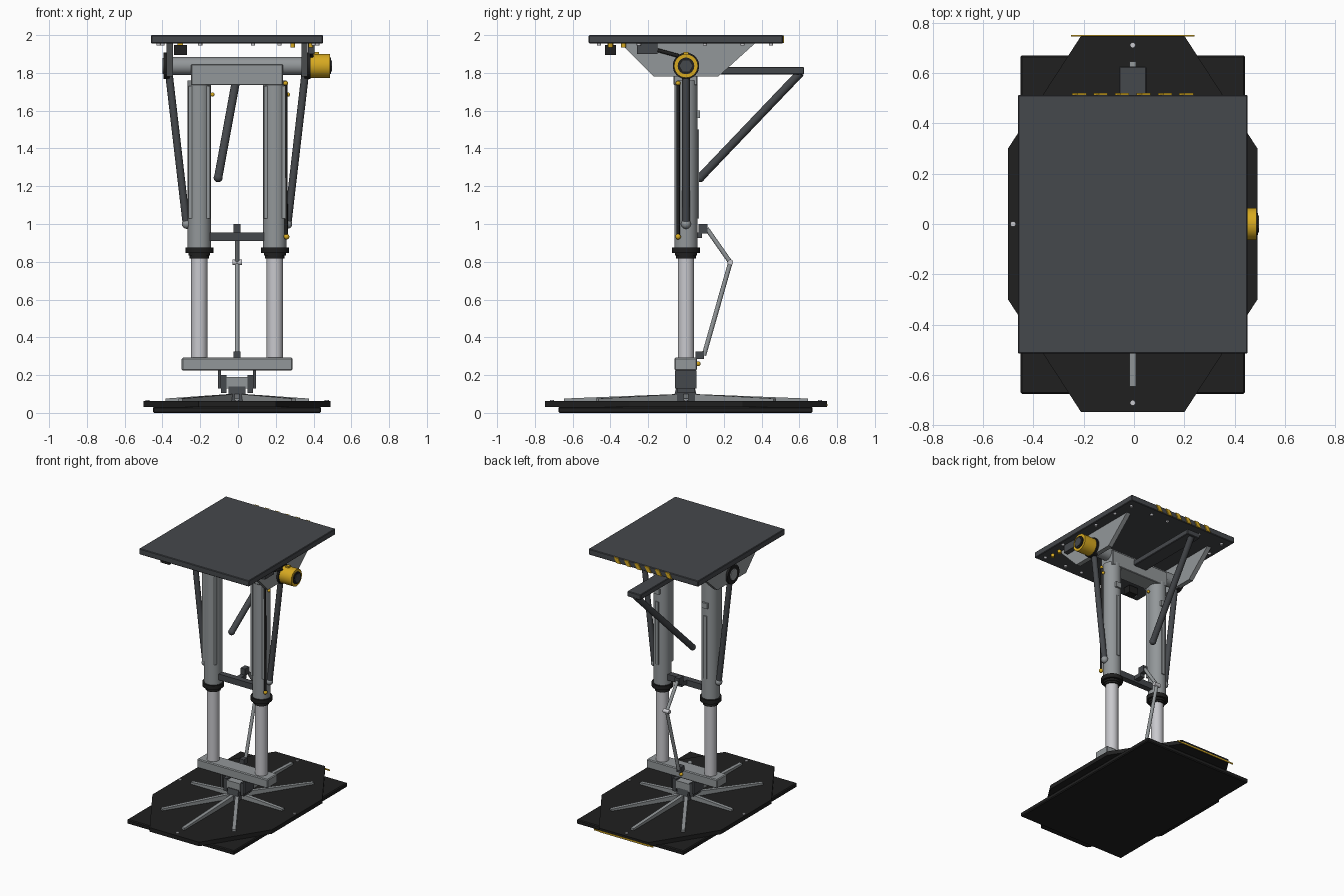
import bpy, bmesh, math
from mathutils import Vector

cube = bpy.data.objects.get("Cube")
if cube:
    bpy.data.objects.remove(cube)


def material(name, rgb):
    m = bpy.data.materials.new(name)
    m.use_nodes = True
    m.diffuse_color = (*rgb, 1)
    m.node_tree.nodes["Principled BSDF"].inputs["Base Color"].default_value = (*rgb, 1)
    return m


DARK = material("dark grey", (0.06, 0.065, 0.072))
GREY = material("mid grey", (0.29, 0.31, 0.32))
SILVER = material("silver", (0.58, 0.58, 0.61))
BLACK = material("black", (0.014, 0.014, 0.014))
GOLD = material("gold", (0.68, 0.4, 0.015))
CX = -0.005   # centre line of the strut


def finish(name, bm, mat):
    bmesh.ops.recalc_face_normals(bm, faces=bm.faces)
    mesh = bpy.data.meshes.new(name)
    bm.to_mesh(mesh)
    bm.free()
    mesh.materials.append(mat)
    ob = bpy.data.objects.new(name, mesh)
    bpy.context.collection.objects.link(ob)
    return ob


def box(name, lo, hi, mat, bevel=0.0):
    lo, hi = Vector(lo), Vector(hi)
    bm = bmesh.new()
    bmesh.ops.create_cube(bm, size=1)
    bmesh.ops.scale(bm, vec=hi - lo, verts=bm.verts)
    bmesh.ops.translate(bm, vec=(lo + hi) / 2, verts=bm.verts)
    if bevel:
        bmesh.ops.bevel(bm, geom=bm.edges[:], offset=bevel, segments=1, affect='EDGES')
    return finish(name, bm, mat)


def rod(name, a, b, r, mat, r2=None, sides=32):
    a, b = Vector(a), Vector(b)
    bm = bmesh.new()
    bmesh.ops.create_cone(bm, cap_ends=True, segments=sides, radius1=r,
                          radius2=r if r2 is None else r2, depth=(b - a).length)
    turn = Vector((0, 0, 1)).rotation_difference(b - a).to_matrix()
    bmesh.ops.rotate(bm, matrix=turn, verts=bm.verts)
    bmesh.ops.translate(bm, vec=(a + b) / 2, verts=bm.verts)
    ob = finish(name, bm, mat)
    if sides > 8:
        bpy.ops.object.select_all(action='DESELECT')
        ob.select_set(True)
        bpy.context.view_layer.objects.active = ob
        bpy.ops.object.shade_smooth_by_angle(angle=math.radians(35))
    return ob


def ball(name, p, r, mat):
    bm = bmesh.new()
    bmesh.ops.create_uvsphere(bm, u_segments=16, v_segments=8, radius=r)
    bmesh.ops.translate(bm, vec=p, verts=bm.verts)
    for f in bm.faces:
        f.smooth = True
    return finish(name, bm, mat)


def prism(name, points, depth, mat):
    """Extrude a flat outline along the depth vector."""
    bm = bmesh.new()
    face = bm.faces.new([bm.verts.new(p) for p in points])
    new = bmesh.ops.extrude_face_region(bm, geom=[face])["geom"]
    bmesh.ops.translate(bm, vec=depth, verts=[v for v in new if isinstance(v, bmesh.types.BMVert)])
    return finish(name, bm, mat)


# Foot pad: rectangular sole with an octagonal plate on top
box("foot_sole", (CX - 0.445, -0.675, 0), (CX + 0.445, 0.67, 0.032), BLACK, 0.006)
octagon = [(0.495, -0.3), (0.495, 0.3), (0.205, 0.747), (-0.205, 0.747),
           (-0.495, 0.3), (-0.495, -0.3), (-0.205, -0.747), (0.205, -0.747)]
prism("foot_plate", [(x + CX, y, 0.032) for x, y in octagon], (0, 0, 0.03), BLACK)
box("foot_back_stripe", (CX - 0.245, 0.745, 0.036), (CX + 0.245, 0.75, 0.046), GOLD)
for x, y in [(0, 0.71), (0, -0.71), (0.475, 0), (-0.475, 0)]:
    rod("foot_bolt", (x + CX, y, 0.06), (x + CX, y, 0.068), 0.011, SILVER, sides=12)

# Radial ribs, sloping gently outward
for ex, ey in [(0, 0.645), (0, -0.645), (0.38, 0), (-0.38, 0),
               (0.3, 0.47), (-0.3, 0.47), (0.3, -0.47), (-0.3, -0.47)]:
    along = Vector((ex, ey, 0))
    side = Vector((-ey, ex, 0)).normalized() * 0.013
    start = Vector((CX, 0, 0)) + along.normalized() * 0.04
    end = Vector((CX, 0, 0)) + along
    up = Vector((0, 0, 1))
    prism("foot_rib", [start - side + up * 0.06, end - side + up * 0.06,
                       end - side + up * 0.076, start - side + up * 0.1], side * 2, GREY)

# Ankle joint
prism("ankle_base", [(CX - 0.045, -0.07, 0.06), (CX - 0.045, 0.065, 0.06),
                     (CX - 0.045, 0.045, 0.14), (CX - 0.045, -0.05, 0.14)], (0.09, 0, 0), DARK)
box("ankle_block", (CX - 0.055, -0.045, 0.13), (CX + 0.055, 0.045, 0.19), GREY)
rod("ankle_pin", (CX - 0.1, 0, 0.16), (CX + 0.1, 0, 0.16), 0.022, DARK)
for s in (-1, 1):
    box("ankle_lug", (CX + s * 0.07 - 0.014, -0.045, 0.105), (CX + s * 0.07 + 0.014, 0.045, 0.2), DARK)
    box("ankle_fork", (CX + s * 0.093 - 0.008, -0.057, 0.13), (CX + s * 0.093 + 0.008, 0.055, 0.225), DARK)
box("lower_beam", (CX - 0.293, -0.062, 0.225), (CX + 0.293, 0.058, 0.292), GREY, 0.006)

# Twin telescopic legs with their side struts
for s in (-1, 1):
    x = CX + s * 0.2
    rod("inner_piston", (x, 0, 0.29), (x, 0, 0.85), 0.043, SILVER)
    rod("seal_lower", (x, 0, 0.818), (x, 0, 0.832), 0.052, BLACK)
    rod("seal_middle", (x, 0, 0.832), (x, 0, 0.848), 0.058, BLACK)
    rod("seal_collar", (x, 0, 0.846), (x, 0, 0.876), 0.074, BLACK)
    rod("outer_cylinder", (x, 0, 0.87), (x, 0, 1.76), 0.062, GREY)
    for k in (-1, 1):
        box("cylinder_rail", (x + k * 0.048 - 0.009, -0.05, 1.03),
            (x + k * 0.048 + 0.009, -0.025, 1.73), GREY)
    box("cylinder_back_rail", (x - 0.012, 0.055, 1.03), (x + 0.012, 0.068, 1.5), GREY)
    box("cylinder_back_box", (x - 0.022, 0.05, 1.56), (x + 0.022, 0.075, 1.6), GREY)
    rod("side_strut", (CX + s * 0.36, 0, 1.79), (CX + s * 0.268, 0, 1.0), 0.02, DARK, sides=16)
    ball("side_strut_joint", (CX + s * 0.266, 0, 1.0), 0.026, GREY)
    # Trapezoid gussets carrying the deck
    g = CX + s * 0.357
    prism("deck_gusset", [(g - 0.017, -0.345, 1.956), (g - 0.017, -0.17, 1.78),
                          (g - 0.017, 0.17, 1.78), (g - 0.017, 0.365, 1.956)], (0.034, 0, 0), GREY)
    rod("pivot_ring", (g, 0, 1.837), (g + s * 0.032, 0, 1.837), 0.07, BLACK)
rod("pivot_cap", (CX - 0.36, 0, 1.837), (CX - 0.395, 0, 1.837), 0.042, GREY)

# Head beam, pivot shaft and cross brace
box("head_beam", (CX - 0.243, -0.065, 1.735), (CX + 0.243, 0.06, 1.846), GREY, 0.004)
rod("pivot_shaft", (CX - 0.375, 0, 1.837), (CX + 0.375, 0, 1.837), 0.047, GREY)
box("cross_brace", (CX - 0.15, -0.022, 0.91), (CX + 0.15, 0.022, 0.955), DARK)

# Torque link at the back
box("upper_link_arm", (CX - 0.018, 0.0, 0.925), (CX + 0.018, 0.085, 0.955), DARK)
box("upper_link_lug", (CX - 0.018, 0.065, 0.95), (CX + 0.018, 0.115, 1.0), DARK)
box("lower_link_lug", (CX - 0.018, 0.05, 0.285), (CX + 0.018, 0.095, 0.325), DARK)
rod("upper_link", (CX, 0.11, 0.975), (CX, 0.235, 0.797), 0.012, GREY, sides=16)
rod("lower_link", (CX, 0.235, 0.797), (CX, 0.095, 0.305), 0.012, GREY, sides=16)
rod("link_pin", (CX - 0.025, 0.235, 0.797), (CX + 0.025, 0.235, 0.797), 0.015, SILVER, sides=16)
ball("link_fitting", (CX, 0.065, 0.26), 0.013, GOLD)

# Drag brace at the back
box("drag_arm", (CX - 0.055, 0.05, 1.792), (CX + 0.055, 0.625, 1.832), DARK, 0.004)
rod("drag_strut", (CX + 0.002, 0.605, 1.8), (CX - 0.1, 0.075, 1.245), 0.022, DARK, sides=16)
ball("drag_strut_end", (CX - 0.1, 0.075, 1.245), 0.024, DARK)

# Deck with hazard stripes on the back edge
box("deck", (CX - 0.455, -0.515, 1.956), (CX + 0.455, 0.513, 2.0), DARK, 0.004)
for i in range(6):
    x = CX + (i - 2.5) * 0.085
    prism("deck_stripe", [(x - 0.028, 0.512, 1.958), (x + 0.006, 0.512, 1.958),
                          (x + 0.028, 0.512, 1.998), (x - 0.006, 0.512, 1.998)], (0, 0.008, 0), GOLD)
for x in (-0.4, -0.2, 0.08, 0.22, 0.4):
    for y in (-0.46, 0.45):
        rod("deck_bolt", (x, y, 1.945), (x, y, 1.957), 0.011, SILVER, sides=12)
for s in (-1, 1):
    for y in (-0.25, 0.1, 0.3):
        rod("deck_side_bolt", (s * 0.42, y, 1.945), (s * 0.42, y, 1.957), 0.011, SILVER, sides=12)

# Motor on the left pivot
rod("motor_neck", (0.37, 0, 1.837), (0.42, 0, 1.837), 0.05, GOLD)
rod("motor_body", (0.385, 0, 1.837), (0.486, 0, 1.837), 0.063, GOLD)
rod("motor_face", (0.48, 0, 1.837), (0.493, 0, 1.837), 0.044, BLACK)
rod("motor_nut", (0.49, 0, 1.837), (0.497, 0, 1.837), 0.034, DARK, sides=6)
box("motor_terminal", (0.405, -0.014, 1.89), (0.43, 0.014, 1.91), GOLD)

# Small equipment under the deck
box("sensor_box", (-0.34, -0.43, 1.895), (-0.27, -0.37, 1.948), BLACK)
box("sensor_mount", (-0.32, -0.415, 1.94), (-0.29, -0.385, 1.957), GOLD)
box("junction_box", (0.37, -0.26, 1.9), (0.405, -0.15, 1.957), DARK)
rod("junction_cable", (0.39, -0.15, 1.92), (0.39, -0.04, 1.89), 0.01, BLACK, sides=12)
for x, y in [(0.29, -0.33), (0.385, -0.4), (0.385, -0.33)]:
    rod("deck_fitting", (x, y, 1.935), (x, y, 1.957), 0.013, GOLD, sides=12)

# Hydraulic hose with end fittings
rod("hose", (0.255, -0.042, 0.94), (0.252, -0.042, 1.75), 0.009, BLACK, sides=12)
ball("hose_lower_fitting", (0.257, -0.042, 0.933), 0.015, GOLD)
ball("hose_upper_fitting", (0.252, -0.042, 1.745), 0.013, GOLD)
for x in (-0.135, 0.265):
    ball("cylinder_fitting", (x, -0.01, 1.685), 0.011, GOLD)
